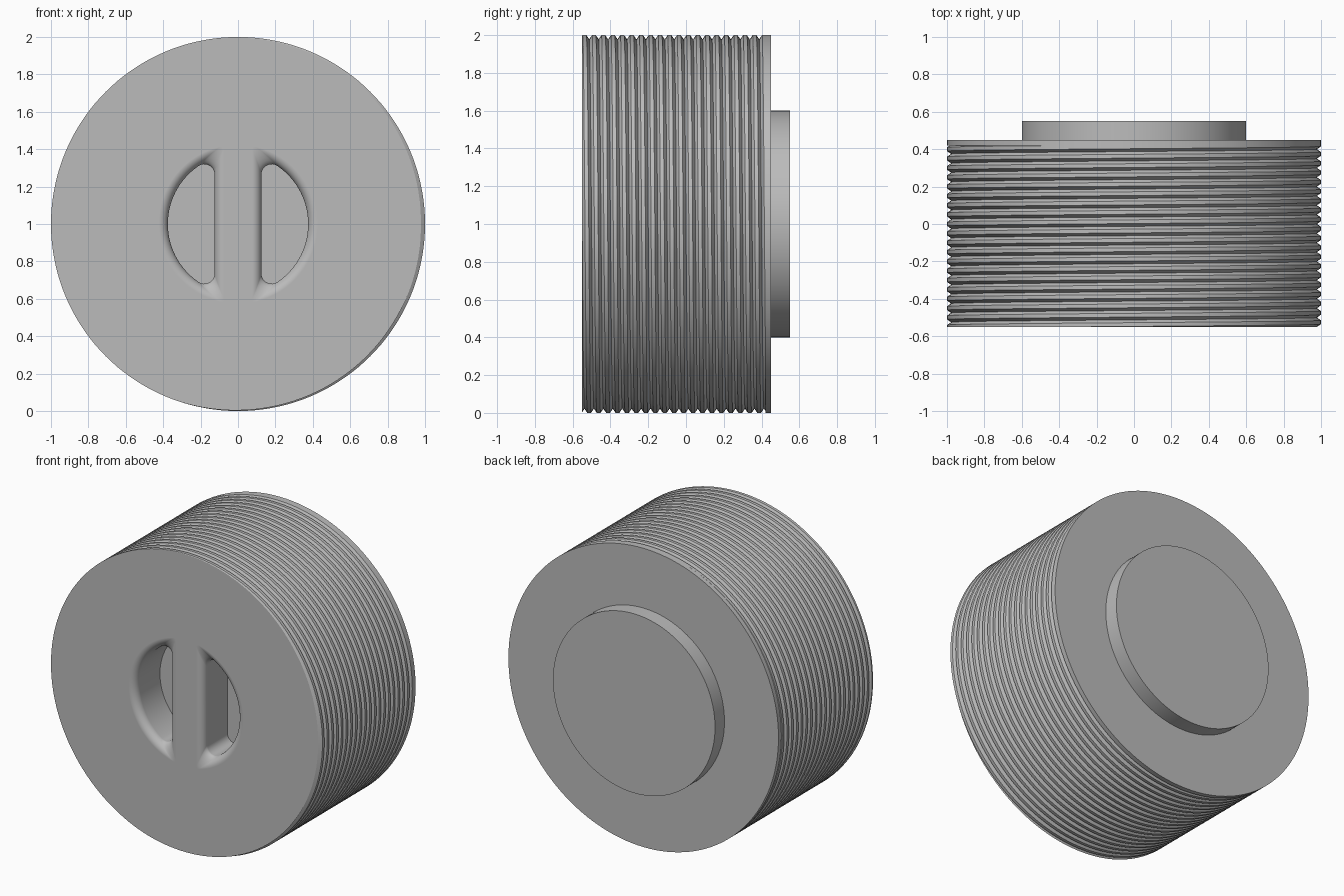
import bpy
import bmesh
from math import sin, cos, pi, sqrt, atan2, radians
from mathutils import Matrix, Vector

if "Cube" in bpy.data.objects:
    bpy.data.objects.remove(bpy.data.objects["Cube"])

FRONT, RIM, BACK, TOP = -0.55, 0.42, 0.45, 0.55
PITCH = 0.05
CENTRE = 1.0

grey = bpy.data.materials.new("plain_grey")
grey.use_nodes = True
grey.diffuse_color = (0.5, 0.5, 0.5, 1)
grey.node_tree.nodes["Principled BSDF"].inputs["Base Color"].default_value = (0.5, 0.5, 0.5, 1)


def add_object(name, bm):
    bmesh.ops.recalc_face_normals(bm, faces=bm.faces)
    mesh = bpy.data.meshes.new(name)
    bm.to_mesh(mesh)
    bm.free()
    mesh.materials.append(grey)
    obj = bpy.data.objects.new(name, mesh)
    bpy.context.collection.objects.link(obj)
    return obj


def activate(obj):
    bpy.ops.object.select_all(action='DESELECT')
    obj.select_set(True)
    bpy.context.view_layer.objects.active = obj


def smooth(obj):
    activate(obj)
    bpy.ops.object.shade_smooth_by_angle(angle=radians(30))


def disc(name, radius, y0, y1):
    bm = bmesh.new()
    place = Matrix.Translation((0, (y0 + y1) / 2, CENTRE)) @ Matrix.Rotation(pi / 2, 4, 'X')
    bmesh.ops.create_cone(bm, cap_ends=True, segments=144, radius1=radius,
                          radius2=radius, depth=y1 - y0, matrix=place)
    obj = add_object(name, bm)
    smooth(obj)
    return obj


# Threaded body: a helical groove profile, trimmed flat at both ends
def threaded_body():
    profile = [(0, 0.978), (0.3, 1.0), (0.7, 1.0)]
    turns, cols, k = 25, 144, len(profile)
    bm = bmesh.new()
    rows = []
    for t in range(turns):
        for u, r in profile:
            row = []
            for j in range(cols):
                a = 2 * pi * j / cols
                y = FRONT + PITCH * (t + u - 2 - j / cols)
                row.append(bm.verts.new((r * cos(a), y, CENTRE + r * sin(a))))
            rows.append(row)
    for i in range(k, len(rows) - 1):
        for j in range(cols):
            if j < cols - 1:
                b0, b1 = rows[i][j + 1], rows[i + 1][j + 1]
            else:
                b0, b1 = rows[i - k][0], rows[i - k + 1][0]
            bm.faces.new((rows[i][j], b0, b1, rows[i + 1][j]))
    for y, direction in ((FRONT, -1), (RIM, 1)):
        geom = bm.verts[:] + bm.edges[:] + bm.faces[:]
        bmesh.ops.bisect_plane(bm, geom=geom, dist=1e-6, plane_co=(0, y, 0),
                               plane_no=Vector((0, direction, 0)), clear_outer=True)
    edges = [e for e in bm.edges if e.is_boundary]
    bmesh.ops.holes_fill(bm, edges=edges, sides=0)
    return add_object("threaded_body", bm)


# Half-round outline with rounded corners
def half_round(r, flat, corner):
    cx = flat + corner
    cz = sqrt((r - corner) ** 2 - cx ** 2)
    phi = atan2(cz, cx)
    pts = []
    for i in range(33):
        a = phi * (i / 16 - 1)
        pts.append((r * cos(a), r * sin(a)))
    for i in range(1, 9):
        a = phi + (pi - phi) * i / 8
        pts.append((cx + corner * cos(a), cz + corner * sin(a)))
    for i in range(8):
        a = pi + (pi - phi) * i / 8
        pts.append((cx + corner * cos(a), -cz + corner * sin(a)))
    return pts


# Pocket cutter: straight walls flaring into a soft mouth
def pocket_cutter(name, side):
    fillet, steps = 0.05, 8
    levels = [(FRONT + 0.26, 0)]
    for i in range(steps + 1):
        a = pi / 2 * i / steps
        levels.append((FRONT + fillet * (1 - sin(a)), fillet * (1 - cos(a))))
    levels.append((FRONT - 0.03, fillet))
    bm = bmesh.new()
    rings = []
    for y, grow in levels:
        outline = half_round(0.375 + grow, 0.125 - grow, 0.055 - 0.8 * grow)
        rings.append([bm.verts.new((side * x, y, CENTRE + z)) for x, z in outline])
    n = len(rings[0])
    for lower, upper in zip(rings, rings[1:]):
        for j in range(n):
            bm.faces.new((lower[j], lower[(j + 1) % n], upper[(j + 1) % n], upper[j]))
    bm.faces.new(rings[0])
    bm.faces.new(rings[-1])
    obj = add_object(name, bm)
    obj.hide_render = True
    return obj


body = threaded_body()
for name, side in (("left_pocket_cutter", 1), ("right_pocket_cutter", -1)):
    cutter = pocket_cutter(name, side)
    activate(body)
    cut = body.modifiers.new("pocket", 'BOOLEAN')
    cut.operation = 'DIFFERENCE'
    cut.solver = 'EXACT'
    cut.object = cutter
    bpy.ops.object.modifier_apply(modifier=cut.name)
    bpy.data.objects.remove(cutter)
smooth(body)
body.modifiers.new("even_shading", 'WEIGHTED_NORMAL').keep_sharp = True

# Plain rim and raised boss on the back
disc("back_rim", 1.0, RIM, BACK)
disc("back_boss", 0.6, BACK - 0.01, TOP)
